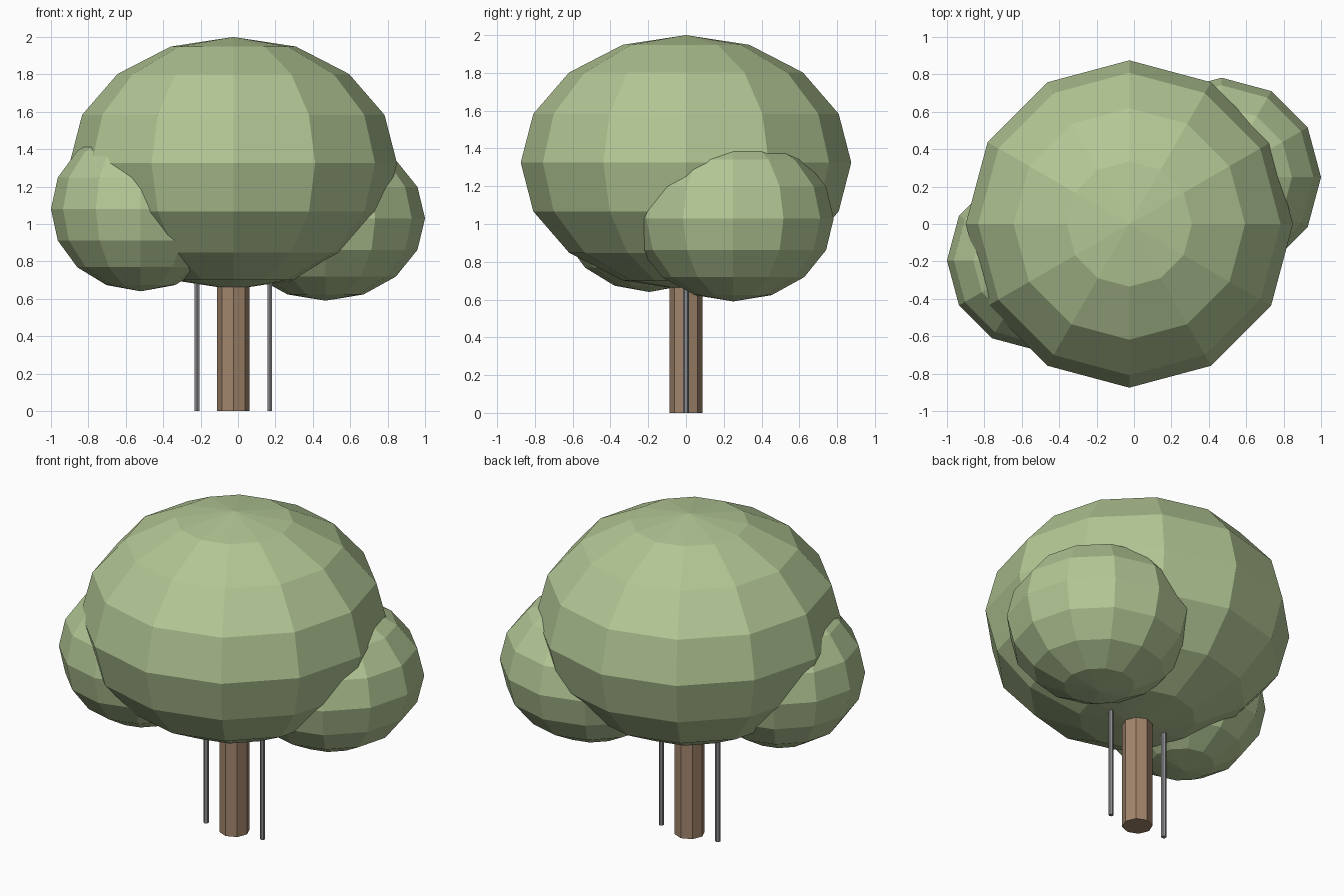
import bpy

if "Cube" in bpy.data.objects:
    bpy.data.objects.remove(bpy.data.objects["Cube"])


def material(name, color):
    m = bpy.data.materials.new(name)
    m.diffuse_color = (*color, 1.0)
    m.use_nodes = True
    m.node_tree.nodes["Principled BSDF"].inputs["Base Color"].default_value = m.diffuse_color
    return m


leaf = material("leaf green", (0.45, 0.57, 0.30))
bark = material("bark brown", (0.36, 0.235, 0.15))
metal = material("stake grey", (0.27, 0.27, 0.29))


def ball(name, center, radius, height):
    # Low-poly squashed sphere with flat faces
    bpy.ops.mesh.primitive_uv_sphere_add(segments=12, ring_count=8, radius=1, location=center)
    ob = bpy.context.object
    ob.name = name
    ob.scale = (radius, radius, height)
    ob.data.materials.append(leaf)


def post(name, x, radius, top, sides, mat):
    # Upright prism standing on the ground
    bpy.ops.mesh.primitive_cylinder_add(vertices=sides, radius=radius, depth=top,
                                        location=(x, 0, top / 2))
    ob = bpy.context.object
    ob.name = name
    ob.data.materials.append(mat)


# Foliage
ball("main_canopy", (-0.025, 0, 1.325), 0.875, 0.675)
ball("left_canopy", (-0.52, -0.195, 1.08), 0.48, 0.44)
ball("right_canopy", (0.468, 0.25, 1.03), 0.532, 0.44)

# Trunk
post("trunk", -0.025, 0.087, 0.85, 8, bark)

# Support stakes either side of the trunk
for side, name in ((-1, "left_stake"), (1, "right_stake")):
    post(name, -0.025 + side * 0.195, 0.015, 0.85, 6, metal)
